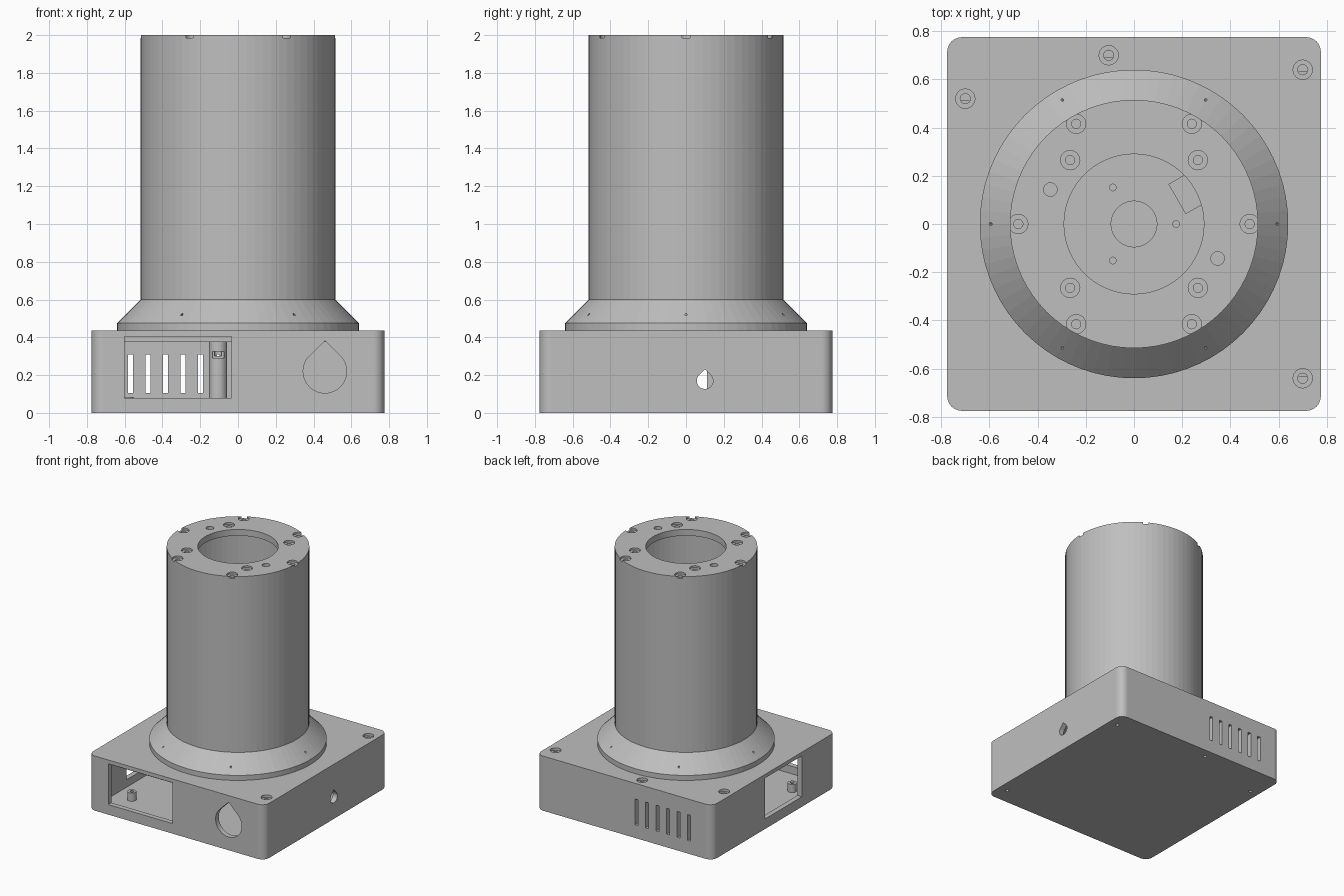
import bpy, bmesh, math
from mathutils import Matrix, Vector

if "Cube" in bpy.data.objects:
    bpy.data.objects.remove(bpy.data.objects["Cube"])

grey = bpy.data.materials.new("plain_grey")
grey.use_nodes = True
GREY = (0.52, 0.52, 0.52, 1)
grey.diffuse_color = GREY
grey.node_tree.nodes["Principled BSDF"].inputs["Base Color"].default_value = GREY


def finish(name, bm):
    bmesh.ops.recalc_face_normals(bm, faces=bm.faces)
    mesh = bpy.data.meshes.new(name)
    bm.to_mesh(mesh)
    bm.free()
    mesh.materials.append(grey)
    obj = bpy.data.objects.new(name, mesh)
    bpy.context.collection.objects.link(obj)
    return obj


def prism(name, outline, low, high, axis="z"):
    """Extrude a 2D outline along one axis."""
    place = {"z": lambda u, v, w: (u, v, w),
             "y": lambda u, v, w: (u, w, v),
             "x": lambda u, v, w: (w, u, v)}[axis]
    bm = bmesh.new()
    a = [bm.verts.new(place(u, v, low)) for u, v in outline]
    b = [bm.verts.new(place(u, v, high)) for u, v in outline]
    bm.faces.new(a)
    bm.faces.new(b[::-1])
    n = len(a)
    for i in range(n):
        j = (i + 1) % n
        bm.faces.new((a[i], b[i], b[j], a[j]))
    return finish(name, bm)


def arc(cx, cy, r, start, end, steps):
    angles = [math.radians(start + (end - start) * i / steps) for i in range(steps + 1)]
    return [(cx + r * math.cos(t), cy + r * math.sin(t)) for t in angles]


def circle(cx, cy, r, n=24):
    return arc(cx, cy, r, 0, 360, n)[:-1]


def rect(x0, x1, y0, y1):
    return [(x0, y0), (x1, y0), (x1, y1), (x0, y1)]


def rounded_square(half, r):
    c = half - r
    pts = []
    for sx, sy, start in ((1, 1, 0), (-1, 1, 90), (-1, -1, 180), (1, -1, 270)):
        pts += arc(sx * c, sy * c, r, start, start + 90, 8)
    return pts


def teardrop(cx, cy, r):
    return arc(cx, cy, r, 135, 405, 36) + [(cx, cy + r * math.sqrt(2))]


def lathe(name, profile, n):
    bm = bmesh.new()
    rings = [[bm.verts.new((r * math.cos(math.tau * i / n), r * math.sin(math.tau * i / n), z))
              for i in range(n)] for r, z in profile]
    for k, ring in enumerate(rings):
        nxt = rings[(k + 1) % len(rings)]
        for i in range(n):
            j = (i + 1) % n
            bm.faces.new((ring[i], ring[j], nxt[j], nxt[i]))
    return finish(name, bm)


def combine(target, tools, operation="DIFFERENCE"):
    """Apply each tool to the target and discard it."""
    for tool in tools:
        tool.hide_render = True
        mod = target.modifiers.new("shape", "BOOLEAN")
        mod.operation = operation
        mod.solver = "EXACT"
        mod.object = tool
        bpy.context.view_layer.objects.active = target
        bpy.ops.object.modifier_apply(modifier=mod.name)
        bpy.data.objects.remove(tool)


HALF, TOP, FLOOR, CEILING, WALL = 0.775, 0.435, 0.02, 0.375, 0.04
screws = [(-0.7, 0.52), (-0.105, 0.7), (0.7, 0.64), (0.7, -0.64)]

# Hollow base box with screw pillars and a circuit board post
base = prism("base_box", rounded_square(HALF, 0.06), 0, TOP)
combine(base, [prism("cavity", rounded_square(HALF - WALL, 0.03), FLOOR, CEILING)])
pillars = [prism("pillar", circle(x, y, 0.048), FLOOR - 0.01, CEILING + 0.01) for x, y in screws]
combine(base, pillars, "UNION")

# Screw holes: counterbore, pilot, bottom hole and nut slot
cuts = []
for x, y in screws:
    cuts += [prism("counterbore", circle(x, y, 0.04), TOP - 0.02, TOP + 0.1),
             prism("pilot", circle(x, y, 0.021), 0.3, TOP),
             prism("bottom_hole", circle(x, y, 0.013, 16), -0.1, 0.06)]
    side = -1 if y > 0 else 1
    y0, y1 = sorted((y + side * 0.1, y + side * 0.01))
    cuts.append(prism("nut_slot", rect(x - 0.03, x + 0.03, y0, y1), 0.29, 0.325))

# Openings in the walls
cuts += [prism("front_window", rect(-0.6, -0.035, 0.08, 0.405), -0.9, -0.725, "y"),
         prism("side_window", rect(-0.35, 0.11, 0.08, 0.405), -0.9, -0.725, "x"),
         prism("front_teardrop", teardrop(0.46, 0.22, 0.115), -0.9, -0.7, "y"),
         prism("side_teardrop", teardrop(0.1, 0.17, 0.043), 0.7, 0.9, "x")]
for i in range(6):
    x = -0.57 + 0.093 * i
    cuts.append(prism("vent_slit", rect(x - 0.013, x + 0.013, 0.105, 0.31), 0.72, 0.9, "y"))

# Openings in the lid below the tube
cuts.append(prism("lid_hole", circle(0, 0, 0.095, 40), 0.3, 0.5))
for deg in (0, 120, 240):
    t = math.radians(deg)
    cuts.append(prism("lid_screw", circle(0.175 * math.cos(t), 0.175 * math.sin(t), 0.014, 16), 0.3, 0.5))
slot = prism("cable_slot", rect(0.208, 0.33, -0.07, 0.07), 0.3, 0.5)
slot.data.transform(Matrix.Rotation(math.radians(30), 4, "Z"))
cuts.append(slot)
combine(base, cuts)

post = prism("board_post", circle(-0.585, -0.5, 0.033), FLOOR, 0.085)
combine(post, [prism("post_hole", circle(-0.585, -0.5, 0.014, 16), 0.05, 0.2)])

# Tube with flared skirt and open top plate
tube = lathe("tube", [(0.64, TOP), (0.64, 0.475), (0.515, 0.6), (0.515, 2), (0.29, 2),
                      (0.29, 1.95), (0.45, 1.95), (0.45, TOP)], 72)
cuts = []
ring = [(0.48 * math.cos(math.radians(d)), 0.48 * math.sin(math.radians(d))) for d in range(0, 360, 60)]
square = [(sx * 0.265, sy * 0.265) for sx in (-1, 1) for sy in (-1, 1)]
for x, y in ring + square:
    cuts += [prism("counterbore", circle(x, y, 0.04), 1.985, 2.1),
             prism("pilot", circle(x, y, 0.019), 1.9, 2.05)]
for x, y in ((-0.347, 0.143), (0.347, -0.143)):
    cuts.append(prism("plain_hole", circle(x, y, 0.028), 1.9, 2.1))
# Tiny radial holes around the skirt
for d in range(0, 360, 60):
    pin = prism("skirt_hole", circle(0, 0.52, 0.006, 10), 0.56, 0.7, "x")
    pin.data.transform(Matrix.Rotation(math.radians(d), 4, "Z"))
    cuts.append(pin)
combine(tube, cuts)
